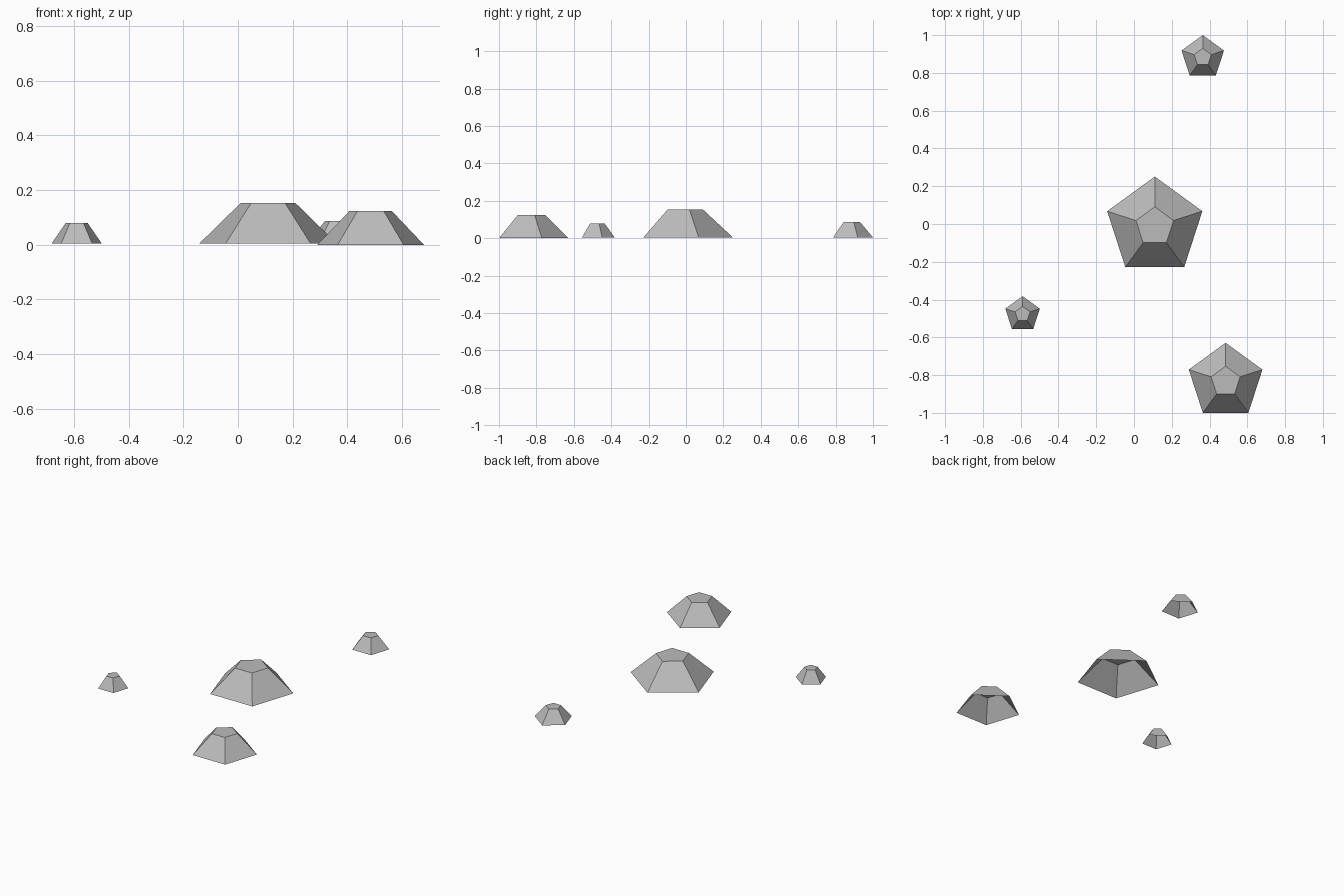
import bpy
import bmesh
from math import cos, sin, tau

cube = bpy.data.objects.get("Cube")
if cube:
    bpy.data.objects.remove(cube, do_unlink=True)

# Single stone colour
stone = bpy.data.materials.new("stone_grey")
stone.use_nodes = True
colour = (0.5, 0.5, 0.5, 1)
stone.diffuse_color = colour
stone.node_tree.nodes["Principled BSDF"].inputs["Base Color"].default_value = colour


def rock(name, x, y, base_z, top_z, base_radius, top_radius):
    """Flat-topped five-sided rock, open underneath, one corner to the back."""
    bm = bmesh.new()
    rings = []
    for radius, z in ((base_radius, base_z), (top_radius, top_z)):
        angles = [tau / 4 + tau * i / 5 for i in range(5)]
        rings.append([bm.verts.new((radius * cos(a), radius * sin(a), z)) for a in angles])
    base, top = rings
    for i in range(5):
        j = (i + 1) % 5
        bm.faces.new((base[i], base[j], top[j], top[i]))
    bm.faces.new(top)
    mesh = bpy.data.meshes.new(name)
    bm.to_mesh(mesh)
    bm.free()
    mesh.materials.append(stone)
    obj = bpy.data.objects.new(name, mesh)
    obj.location = (x, y, 0)
    bpy.context.collection.objects.link(obj)


# Four scattered rocks
rock("large_rock", 0.11, -0.014, 0.004, 0.153, 0.265, 0.105)
rock("front_rock", 0.485, -0.834, 0.0, 0.124, 0.205, 0.081)
rock("small_rock", -0.59, -0.478, 0.005, 0.08, 0.096, 0.042)
rock("back_rock", 0.364, 0.882, 0.004, 0.087, 0.118, 0.048)
